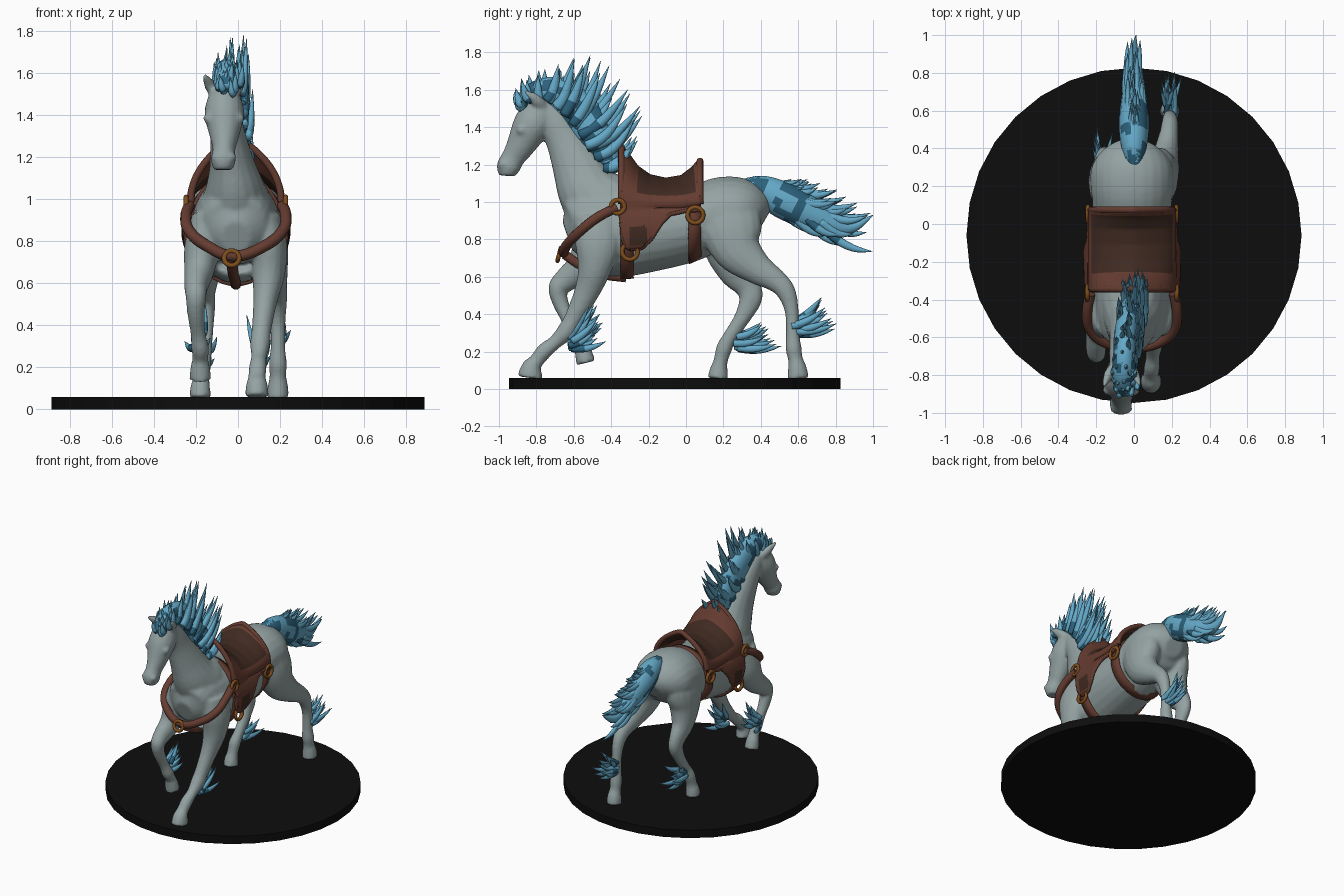
import bpy, bmesh, math, random
from mathutils import Vector, Matrix, noise

if "Cube" in bpy.data.objects:
    bpy.data.objects.remove(bpy.data.objects["Cube"])
random.seed(4)


def material(name, rgb):
    m = bpy.data.materials.new(name)
    m.diffuse_color = (*rgb, 1)
    m.use_nodes = True
    m.node_tree.nodes["Principled BSDF"].inputs["Base Color"].default_value = m.diffuse_color
    return m


GREY = material("grey coat", (.30, .365, .365))
BLUE = material("light blue flame", (.13, .40, .58))
NAVY = material("dark blue flame", (.025, .12, .20))
BROWN = material("brown leather", (.13, .045, .03))
DARK = material("dark leather", (.05, .023, .015))
GOLD = material("bronze", (.21, .075, .012))
BLACK = material("black base", (.004, .004, .004))


def interp(pts, u):
    """Smooth (Catmull-Rom) point on a list of tuples, u in 0..1."""
    f = max(0, min(1, u)) * (len(pts) - 1)
    i = min(int(f), len(pts) - 2)
    t = f - i
    a, b, c, d = (pts[max(0, min(len(pts) - 1, i + k))] for k in (-1, 0, 1, 2))
    return [.5 * (2*q + (r-p)*t + (2*p-5*q+4*r-s)*t*t + (3*q-p-3*r+s)*t**3)
            for p, q, r, s in zip(a, b, c, d)]


def lookup(pairs, v):
    """Piecewise linear value from sorted tuples (key, values...)."""
    for a, b in zip(pairs, pairs[1:]):
        if v <= b[0]:
            t = max(0, (v - a[0]) / (b[0] - a[0]))
            return [p + (q - p) * t for p, q in zip(a[1:], b[1:])]
    return list(pairs[-1][1:])


def loft(bm, st, n=16, sub=4, mat=None):
    """Closed tube through stations (x, y, z, depth radius, width radius)."""
    m = (len(st) - 1) * sub
    S = [interp(st, i / m) for i in range(m + 1)]
    rings = []
    for i, s in enumerate(S):
        t = (Vector(S[min(i+1, m)][:3]) - Vector(S[max(i-1, 0)][:3])).normalized()
        u = (Vector((1, 0, 0)) - t * t.x).normalized()
        v = t.cross(u)
        r, w = max(s[3], .001), max(s[4], .001)
        rings.append([bm.verts.new(Vector(s[:3]) + u * w * math.cos(a) + v * r * math.sin(a))
                      for a in (2 * math.pi * k / n for k in range(n))])
    for i in range(m):
        for k in range(n):
            j = (k + 1) % n
            f = bm.faces.new((rings[i][k], rings[i][j], rings[i+1][j], rings[i+1][k]))
            if mat:
                f.material_index = mat(i / m, f.calc_center_median())
    bm.faces.new(rings[0])
    bm.faces.new(rings[-1])


def finish(name, bm, mats, recalc=True):
    if recalc:
        bmesh.ops.recalc_face_normals(bm, faces=bm.faces)
    for f in bm.faces:
        f.smooth = True
    me = bpy.data.meshes.new(name)
    bm.to_mesh(me)
    bm.free()
    for m in mats:
        me.materials.append(m)
    ob = bpy.data.objects.new(name, me)
    bpy.context.collection.objects.link(ob)
    return ob


# round base
bpy.ops.mesh.primitive_cylinder_add(vertices=32, radius=.887, depth=.06, location=(0, -.06, .03))
base = bpy.context.object
base.name = "base_disc"
base.data.materials.append(BLACK)

# horse: trunk stations (y, centre z, half width, half height)
TRUNK = [(-.635, .82, .07, .08), (-.58, .84, .15, .17), (-.50, .88, .19, .22), (-.38, .865, .21, .265),
         (-.30, .85, .215, .25), (-.15, .85, .22, .215), (0, .875, .215, .20), (.1, .91, .21, .19),
         (.2, .94, .22, .195), (.3, .94, .215, .185), (.38, .92, .16, .14), (.42, .9, .07, .07)]
CX = -.01
neck = [(-.01, -.36, .88, .23, .17), (-.01, -.44, .97, .21, .17), (-.015, -.52, 1.06, .17, .14),
        (-.03, -.575, 1.18, .14, .105), (-.05, -.64, 1.32, .108, .082), (-.06, -.70, 1.43, .09, .072),
        (-.065, -.76, 1.51, .065, .06)]
head = [(-.065, -.73, 1.53, .05, .05), (-.065, -.785, 1.465, .10, .083), (-.065, -.83, 1.40, .10, .095),
        (-.065, -.885, 1.30, .077, .07), (-.067, -.925, 1.235, .063, .054), (-.07, -.95, 1.185, .064, .06),
        (-.07, -.955, 1.14, .045, .045)]
front_right = [(.13, -.47, .92, .12, .07), (.15, -.47, .78, .125, .085), (.145, -.49, .64, .09, .078),
               (.13, -.53, .52, .068, .058), (.112, -.60, .38, .05, .047), (.105, -.64, .31, .05, .048),
               (.1, -.70, .25, .038, .037), (.095, -.755, .205, .043, .042), (.09, -.80, .15, .040, .042),
               (.09, -.825, .115, .055, .052), (.09, -.835, .06, .07, .057)]
front_left = [(-.15, -.47, .92, .12, .07), (-.17, -.49, .78, .12, .085), (-.185, -.55, .66, .088, .072),
              (-.2, -.64, .585, .067, .056), (-.2, -.685, .54, .052, .05), (-.2, -.67, .46, .043, .042),
              (-.19, -.625, .36, .036, .036), (-.18, -.595, .29, .043, .042), (-.18, -.565, .24, .038, .038),
              (-.18, -.55, .2, .046, .047), (-.18, -.535, .14, .052, .052)]
hind_right = [(.1, .2, 1.0, .17, .09), (.13, .24, .86, .17, .1), (.15, .28, .74, .13, .09),
              (.17, .38, .645, .087, .067), (.185, .48, .58, .062, .05), (.19, .535, .52, .052, .044),
              (.19, .565, .42, .038, .037), (.19, .57, .3, .036, .035), (.19, .575, .22, .043, .043),
              (.19, .585, .16, .040, .040), (.19, .595, .11, .051, .049), (.19, .6, .055, .058, .053)]
hind_left = [(-.12, .2, 1.0, .17, .09), (-.14, .22, .86, .17, .1), (-.15, .23, .74, .13, .09),
             (-.16, .27, .63, .097, .07), (-.16, .33, .55, .072, .052), (-.155, .345, .48, .062, .046),
             (-.155, .3, .38, .044, .038), (-.16, .235, .28, .038, .036), (-.17, .205, .22, .043, .042),
             (-.175, .185, .15, .038, .040), (-.18, .175, .1, .049, .048), (-.18, .17, .055, .056, .052)]
bm = bmesh.new()
loft(bm, [(CX, y, z, h, w) for y, z, w, h in TRUNK], 24)
for part in (neck, head, front_right, front_left, hind_right, hind_left):
    loft(bm, part)
for s in (-1, 1):  # ears, eyes, nostrils
    loft(bm, [(-.065 + s * a, y, z, r, r * .8) for a, y, z, r in
              ((.04, -.76, 1.50, .032), (.07, -.80, 1.545, .034), (.095, -.86, 1.592, .010))], 10)
    for x, y, z, r in ((.072, -.88, 1.385, .028), (.035, -.98, 1.20, .024)):
        bmesh.ops.create_icosphere(bm, subdivisions=2, radius=r,
                                   matrix=Matrix.Translation((-.067 + s * x, y, z)))
horse = finish("horse_body", bm, [GREY])
rm = horse.modifiers.new("blend", 'REMESH')
rm.mode, rm.voxel_size, rm.use_smooth_shade = 'VOXEL', .011, True
sm = horse.modifiers.new("smooth", 'SMOOTH')
sm.factor, sm.iterations = .5, 5


# saddle: an arched seat that runs down into a flap on each side
TOP = [(-.35, 1.285), (-.32, 1.25), (-.27, 1.18), (-.2, 1.13), (-.11, 1.11), (-.02, 1.125), (.04, 1.17), (.08, 1.215)]
FLAP = [(-.35, .94), (-.335, .80), (-.31, .75), (-.24, .755), (-.19, .80), (-.14, .88), (-.09, .935), (.0, .955), (.08, .96)]


def side_x(y, z):
    zc, w, h = lookup(TRUNK, y)
    return w * math.sqrt(max(0, 1 - ((z - zc) / h) ** 2))


def saddle_point(y, s):
    """s 0..1 runs over the arch, 1..2 down the flap."""
    top, = lookup(TOP, y)
    if s <= 1:
        return .215 * math.sin(s * math.pi / 2), top - (top - .98) * s ** 1.3
    z = .98 + (lookup(FLAP, y)[0] - .98) * (s - 1)
    return max(side_x(y, z) + .02, .205), z


bm = bmesh.new()
NY, NS = 36, 24
grid = []
for i in range(NY + 1):
    y = -.35 + .43 * i / NY
    row = []
    for k in range(-NS, NS + 1):
        x, z = saddle_point(y, abs(k) * 2 / NS)
        row.append(bm.verts.new((CX + math.copysign(x, k), y, z)))
    grid.append(row)
for i in range(NY):
    for k in range(2 * NS):
        f = bm.faces.new((grid[i][k], grid[i][k+1], grid[i+1][k+1], grid[i+1][k]))
        c, s = f.calc_center_median(), abs(k + .5 - NS) * 2 / NS
        seat = s < .72 and -.27 < c.y < .06
        patch = s > 1 and .77 < c.z < .87 and -.30 < c.y < -.21
        f.material_index = int(seat or patch)
saddle = finish("saddle", bm, [BROWN, DARK], False)
so = saddle.modifiers.new("thickness", 'SOLIDIFY')
so.thickness, so.offset = .02, 1


def tube(name, pts, r, mat):
    cu = bpy.data.curves.new(name, 'CURVE')
    cu.dimensions, cu.bevel_depth, cu.bevel_resolution, cu.use_fill_caps = '3D', r, 3, True
    sp = cu.splines.new('BEZIER')
    sp.bezier_points.add(len(pts) - 1)
    for b, p in zip(sp.bezier_points, pts):
        b.co, b.handle_left_type, b.handle_right_type = p, 'AUTO', 'AUTO'
    cu.materials.append(mat)
    ob = bpy.data.objects.new(name, cu)
    bpy.context.collection.objects.link(ob)
    bpy.ops.object.select_all(action='DESELECT')
    ob.select_set(True)
    bpy.context.view_layer.objects.active = ob
    bpy.ops.object.convert(target='MESH')


# rolled rims on pommel, cantle and flap edges
for name, y in (("pommel_rim", -.345), ("cantle_rim", .075)):
    arch = [(k, *saddle_point(y, abs(k) / 8)) for k in range(-8, 9)]
    tube(name, [(CX + math.copysign(x, k), y, z + .01) for k, x, z in arch], .018, BROWN)
for s in (-1, 1):
    edge = [(-.345 + .42 * i / 16) for i in range(17)]
    tube("flap_rim", [(CX + s * (saddle_point(y, 2)[0] + .008), y, saddle_point(y, 2)[1]) for y in edge], .013, BROWN)

# girth straps around the trunk
for name, y0, w in (("front_girth", -.315, .07), ("rear_girth", .045, .065)):
    bm = bmesh.new()
    N = 48
    hoop = []
    for k in range(N):
        a = 2 * math.pi * k / N
        pair = []
        for y in (y0 - w / 2, y0 + w / 2):
            zc, rx, rz = lookup(TRUNK, y)
            pair.append(bm.verts.new((CX + (rx + .004) * math.cos(a), y, zc + (rz + .002) * math.sin(a))))
        hoop.append(pair)
    for k in range(N):
        a, b = hoop[k], hoop[(k + 1) % N]
        bm.faces.new((a[0], b[0], b[1], a[1]))
    g = finish(name, bm, [BROWN])
    so = g.modifiers.new("thickness", 'SOLIDIFY')
    so.thickness, so.offset = .024, 0

# breast strap and the strap between the front legs
half = [(.222, -.37, .97), (.238, -.47, .92), (.222, -.56, .85), (.14, -.63, .78)]
tube("breast_strap", [(CX - x, y, z) for x, y, z in half] + [(-.025, -.655, .73)]
     + [(CX + x, y, z) for x, y, z in reversed(half)], .027, BROWN)
tube("chest_strap", [(-.03, -.65, .72), (-.025, -.56, .66), (-.015, -.45, .615), (CX, -.32, .595)], .026, BROWN)


# bronze rings
def ring(loc, rot, r):
    bpy.ops.mesh.primitive_torus_add(location=loc, rotation=rot, major_radius=r, minor_radius=.012,
                                     major_segments=24, minor_segments=8)
    bpy.context.object.name = "strap_ring"
    bpy.context.object.data.materials.append(GOLD)
    bpy.ops.object.shade_smooth()


ring((-.03, -.678, .72), (math.radians(75), 0, 0), .036)
for s in (-1, 1):
    for x, y, z, r in ((.237, -.365, .975, .036), (.228, -.30, .735, .042), (.234, .05, .93, .042)):
        ring((CX + s * x, y, z), (0, math.pi / 2, 0), r)


# flame hair
def lock(bm, p0, p1, r, curl, root_dark):
    """Tapered strand that sags and then curls up to its tip."""
    st = []
    for t in (0, .2, .4, .6, .8, 1):
        p = Vector(p0).lerp(Vector(p1), t) - Vector((0, 0, curl * math.sin(math.pi * t)))
        q = r * (.7 + 1.2 * t) * (1 - t) ** .9
        st.append((*p, q, q * .7))
    loft(bm, st, 8, 2, lambda t, c: int(t < root_dark))


def jit(a):
    return random.uniform(-a, a)


def patches(t, c):
    return int(noise.noise(c * 14) > .08)


CREST = [(-.88, 1.53), (-.80, 1.56), (-.70, 1.51), (-.60, 1.40), (-.52, 1.28), (-.42, 1.16)]
OUTER = [(-.92, 1.59), (-.85, 1.68), (-.67, 1.74), (-.50, 1.765), (-.33, 1.63), (-.24, 1.47), (-.27, 1.30)]
bm = bmesh.new()
loft(bm, [(-.055, -.90, 1.53, .025, .03), (-.055, -.80, 1.59, .06, .06), (-.05, -.69, 1.58, .09, .06),
          (-.04, -.58, 1.49, .11, .065), (-.02, -.50, 1.38, .105, .065), (-.01, -.43, 1.26, .08, .055),
          (0, -.40, 1.15, .03, .03)], 14, 6, patches)
for i in range(66):
    u = (i + .5) / 66
    reach = (1, .68, .84)[i % 3] + jit(.05)
    cx = -.055 + .06 * u
    side = (0, .045, -.045)[(i // 2) % 3] + jit(.015)
    b, o = Vector(interp(CREST, u)), Vector(interp(OUTER, u + jit(.03)))
    tip = b.lerp(o, reach)
    lock(bm, (cx + side, b.x, b.y), (cx + side * .9 + jit(.03), tip.x, tip.y),
         .036, .035 + jit(.015), random.choice((0, 0, .2, .35)))
finish("flame_mane", bm, [BLUE, NAVY])

# tail
TAIL = [(0, .29, 1.09, .03, .03), (0, .40, 1.07, .075, .065), (0, .52, 1.01, .10, .08), (0, .65, .945, .09, .07),
        (0, .80, .875, .055, .045), (0, .90, .87, .03, .025), (.01, 1.0, .93, .002, .002)]
bm = bmesh.new()
loft(bm, TAIL, 14, 6, lambda t, c: int(t < .45 and noise.noise(c * 12) > .05))
for i in range(54):
    x, y, z, r, w = interp(TAIL, .06 + .56 * i / 53)
    a = math.radians(90) + (i * 2.4 if i % 2 else jit(.9))
    p = Vector((x + .8 * w * math.cos(a), y, z + .7 * r * math.sin(a)))
    d = Vector((-.3 * p.x + jit(.015), .21 + jit(.05), -.055 + .06 * math.sin(a)))
    lock(bm, p, p + d, .03, .03, random.choice((0, 0, 0, .25)))
finish("flame_tail", bm, [BLUE, NAVY])

# flame tufts behind each leg: root, then tip offset
TUFTS = [("front_right", (.105, -.62, .25), (.14, .13)), ("front_left", (-.185, -.59, .33), (.11, .10)),
         ("hind_right", (.195, .575, .33), (.17, .09)), ("hind_left", (-.16, .265, .25), (.18, .05))]
for name, p, (dy, dz) in TUFTS:
    bm = bmesh.new()
    for i in range(13):
        f = i / 12 - .5
        root = Vector(p) + Vector((jit(.03), jit(.015), .07 * f))
        tip = root + Vector((jit(.06), dy * (1 - .5 * f + jit(.15)), dz * (.85 + 1.1 * f)))
        lock(bm, root, tip, .025, .015, .4 if i % 3 == 0 else 0)
    finish(name + "_flame_tuft", bm, [BLUE, NAVY])
